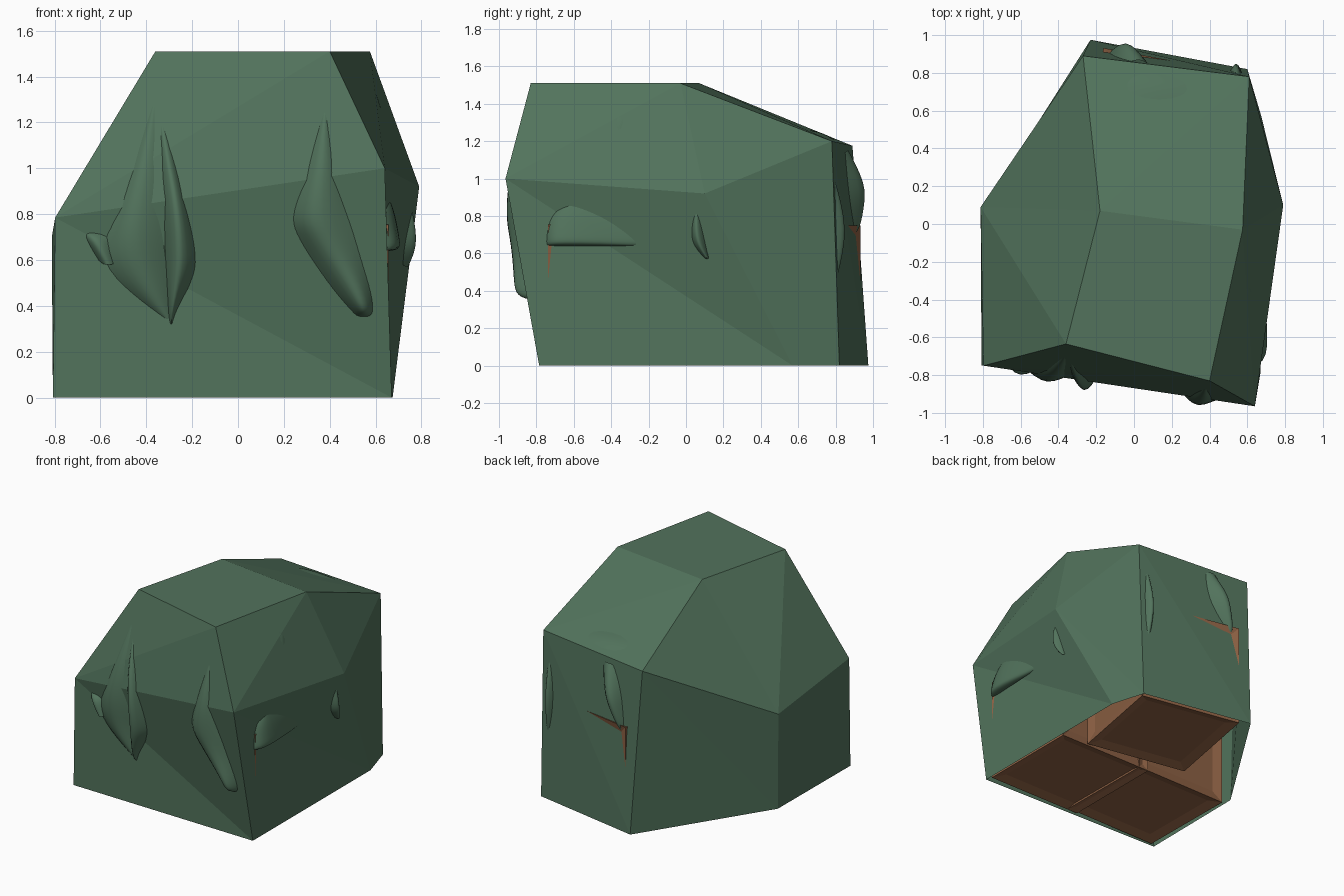
import bpy, bmesh, math
from mathutils import Vector, Matrix
from mathutils.bvhtree import BVHTree

if "Cube" in bpy.data.objects:
    bpy.data.objects.remove(bpy.data.objects["Cube"])


def material(name, rgb):
    m = bpy.data.materials.new(name)
    m.diffuse_color = (*rgb, 1)
    m.use_nodes = True
    m.node_tree.nodes["Principled BSDF"].inputs["Base Color"].default_value = m.diffuse_color
    return m


GREEN = material("canvas green", (0.084, 0.171, 0.107))
BROWN = material("crate brown", (0.28, 0.125, 0.06))


def add_object(name, bm, mat):
    me = bpy.data.meshes.new(name)
    bm.to_mesh(me)
    ob = bpy.data.objects.new(name, me)
    bpy.context.collection.objects.link(ob)
    me.materials.append(mat)
    return ob


# Crates: cubes with a recessed panel on every side
def crate(name, centre, size, z0, z1, turn):
    bm = bmesh.new()
    bmesh.ops.create_cube(bm, size=1)
    bmesh.ops.scale(bm, vec=(size, size, z1 - z0), verts=bm.verts)
    bmesh.ops.inset_individual(bm, faces=bm.faces[:], thickness=0.1, depth=-0.02)
    bmesh.ops.rotate(bm, matrix=Matrix.Rotation(math.radians(turn), 3, 'Z'), verts=bm.verts)
    bmesh.ops.translate(bm, vec=(*centre, (z0 + z1) / 2), verts=bm.verts)
    add_object(name, bm, BROWN)
    bm.free()


crate("crate_front_right", (0.275, -0.357), 0.764, 0, 0.755, 0)
crate("crate_front_left", (-0.40, -0.355), 0.75, 0.002, 0.70, 0.5)
crate("crate_back", (0.145, 0.486), 0.765, 0, 0.75, -10.5)
crate("crate_top", (0.109, -0.356), 0.72, 0.757, 1.495, -11)

# Canvas cover: top quad, then a ring of six shoulders and six hem points
top = [(-0.36, -0.635, 1.51), (0.40, -0.83, 1.51), (0.575, -0.03, 1.51), (-0.18, 0.07, 1.51)]
mid = [(-0.797, -0.75, 0.785), (0.64, -0.965, 1.0), (0.79, 0.10, 0.92),
       (0.61, 0.78, 1.20), (-0.27, 0.89, 1.175), (-0.812, 0.09, 0.70)]
hem = [(-0.807, -0.75, 0), (0.67, -0.785, 0), (0.674, 0.57, 0),
       (0.60, 0.82, 0), (-0.23, 0.975, 0), (-0.80, 0.08, 0)]
tarp = bmesh.new()
T, M, H = [[tarp.verts.new(p) for p in ring] for ring in (top, mid, hem)]
for f in [(T[0], T[1], T[2], T[3]),
          (M[0], M[1], T[1]), (M[0], T[1], T[0]),
          (M[1], M[2], T[2]), (M[1], T[2], T[1]),
          (M[2], M[3], T[2]),
          (M[3], M[4], T[3]), (M[3], T[3], T[2]),
          (M[4], M[5], T[3]),
          (M[5], M[0], T[0]), (M[5], T[0], T[3])]:
    tarp.faces.new(f)
for i in range(6):
    j = (i + 1) % 6
    tarp.faces.new((H[i], H[j], M[i]))
    tarp.faces.new((H[j], M[j], M[i]))
add_object("canvas_cover", tarp, GREEN)
tree = BVHTree.FromBMesh(tarp)

# Each side: outward direction and how (u, v) maps to a point far outside
SIDES = {
    "front": (Vector((0, -1, 0)), lambda u, v: Vector((u, -3, v))),
    "right": (Vector((1, 0, 0)), lambda u, v: Vector((3, u, v))),
    "back": (Vector((0, 1, 0)), lambda u, v: Vector((u, 3, v))),
    "top": (Vector((0, 0, 1)), lambda u, v: Vector((u, v, 4))),
}


# Canvas folds: rows of (v, left, crest, right, height) laid on the cover
def fold(name, side, rows):
    out, place = SIDES[side]
    bm = bmesh.new()
    grid = []
    for v, left, crest, right, h in rows:
        line = []
        for u, lift in ((left, -0.012), (crest, h * 1.25), (right, -0.012)):
            hit = tree.ray_cast(place(u, v), -out)[0]
            line.append(bm.verts.new(hit + out * lift))
        grid.append(line)
    for a, b in zip(grid, grid[1:]):
        for i in range(2):
            bm.faces.new((a[i], b[i], b[i + 1], a[i + 1]))
    bmesh.ops.recalc_face_normals(bm, faces=bm.faces)
    bm.faces.ensure_lookup_table()
    bm.normal_update()
    if sum((f.normal.dot(out) for f in bm.faces)) < 0:
        bmesh.ops.reverse_faces(bm, faces=bm.faces)
    for f in bm.faces:
        f.smooth = True
    ob = add_object(name, bm, GREEN)
    bm.free()
    sub = ob.modifiers.new("soften", 'SUBSURF')
    sub.levels = sub.render_levels = 2


fold("front_left_fold", "front", [
    (1.32, -.37, -.36, -.35, 0), (1.0, -.47, -.42, -.33, .04), (.75, -.57, -.48, -.31, .075),
    (.59, -.62, -.46, -.30, .08), (.45, -.48, -.38, -.29, .05), (.33, -.31, -.30, -.285, .0)])
fold("front_centre_fold", "front", [
    (1.22, -.35, -.34, -.32, 0), (1.0, -.34, -.30, -.26, .05), (.8, -.33, -.26, -.21, .09),
    (.6, -.32, -.26, -.17, .11), (.52, -.315, -.27, -.19, .11), (.36, -.305, -.29, -.28, .06),
    (.31, -.30, -.29, -.285, -.01)])
fold("front_left_ear", "front", [
    (.72, -.67, -.65, -.57, .0), (.69, -.67, -.63, -.54, .06), (.58, -.60, -.57, -.52, .05)])
fold("front_right_fold", "front", [
    (1.27, .37, .38, .39, 0), (1.0, .29, .36, .43, .05), (.8, .22, .32, .49, .09),
    (.72, .24, .34, .52, .09), (.6, .31, .43, .55, .08), (.45, .42, .53, .59, .09),
    (.37, .50, .55, .595, .09), (.35, .51, .55, .58, -.01)])
fold("right_front_fold", "right", [
    (.86, -.65, -.62, -.56, 0), (.8, -.74, -.66, -.40, .04), (.7, -.75, -.71, -.26, .06),
    (.645, -.75, -.72, -.21, .07), (.64, -.75, -.70, -.22, .0)])
fold("right_back_fold", "right", [
    (.82, .04, .055, .07, .0), (.74, .025, .05, .09, .04), (.65, .025, .06, .11, .065),
    (.57, .10, .115, .125, .03)])
fold("back_right_fold", "back", [
    (1.0, .53, .55, .57, 0), (.73, .49, .54, .58, .08), (.48, .53, .55, .57, 0)])
fold("back_left_fold", "back", [
    (1.15, -.03, .03, .09, .02), (.97, -.10, -.03, .07, .11), (.85, -.12, -.07, .02, .08),
    (.74, -.14, -.10, -.06, .04), (.70, -.13, -.11, -.09, 0)])
fold("back_slope_fold", "top", [
    (.81, -.10, .08, .26, 0), (.74, -.14, .12, .40, .025), (.64, -.14, .13, .41, 0)])
fold("right_slope_crease", "right", [
    (1.40, -.46, -.36, -.26, 0), (1.32, -.44, -.36, -.28, .015), (1.22, -.38, -.36, -.34, 0)])
tarp.free()
